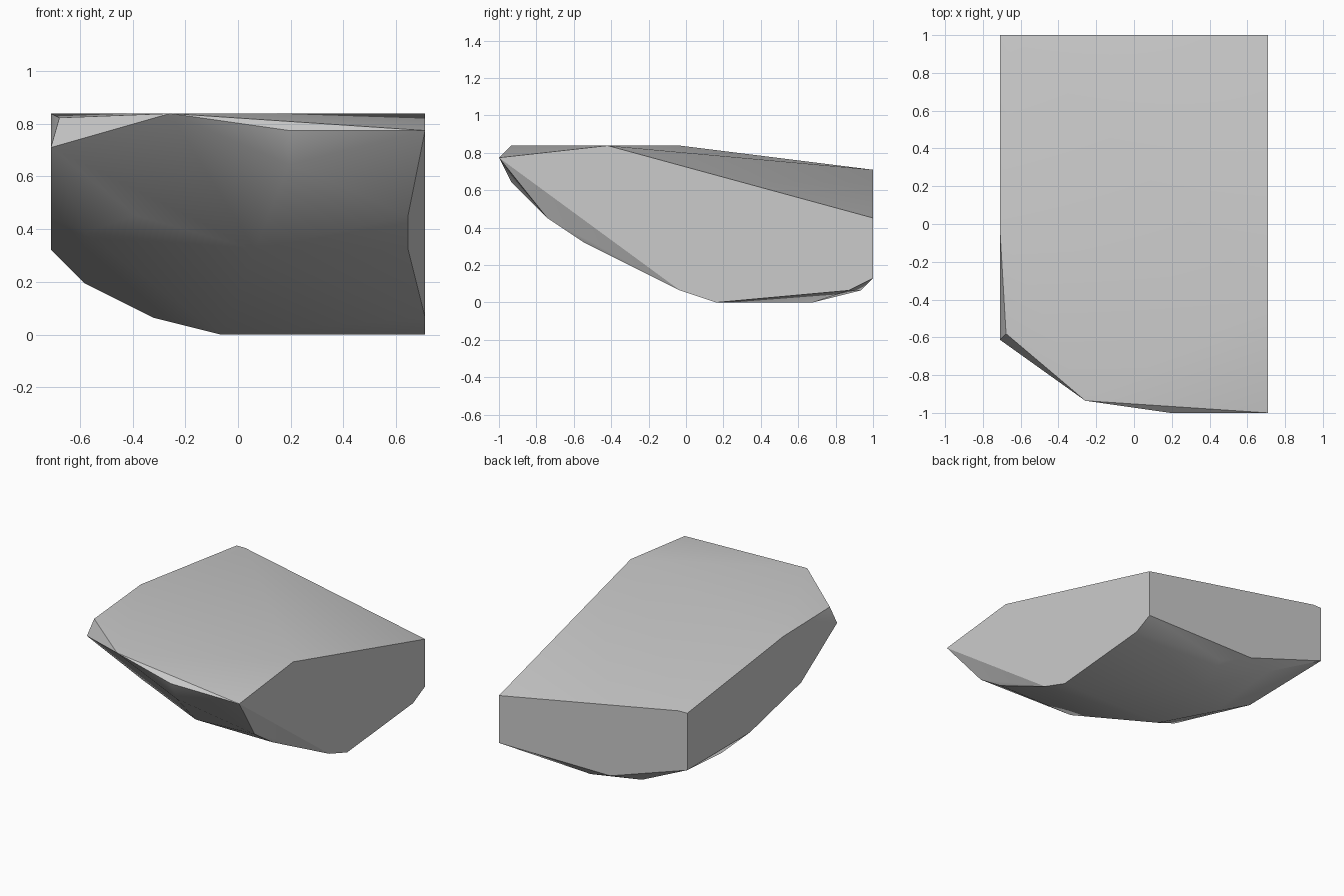
import bpy, bmesh, math
from mathutils import Vector

# Remove the default cube only
default_cube = bpy.data.objects.get("Cube")
if default_cube:
    bpy.data.objects.remove(default_cube, do_unlink=True)

# The chunk is laid out on a regular grid of cells, then scaled to length 2
WIDTH, LENGTH = 22, 31
STEP = 2 / LENGTH


def make_material(name, colour):
    material = bpy.data.materials.new(name)
    material.use_nodes = True
    material.diffuse_color = colour
    shader = material.node_tree.nodes["Principled BSDF"]
    shader.inputs["Base Color"].default_value = colour
    shader.inputs["Roughness"].default_value = 0.8
    return material


def grid_to_world(point):
    across, along, height = point
    return Vector((across - WIDTH / 2, along - LENGTH / 2, height)) * STEP


# Flat cut sides: profiles of (along, height)
left_side = [(0, 12), (9, 13), (31, 7), (31, 2), (29, 1), (18, 0), (15, 1)]
right_side = [(31, 11), (31, 5), (20.5, 5), (12, 7), (6, 11), (15, 13)]

# Rear cut: profile of (across, height)
rear_side = [(9, 2), (1, 11)]

# Corners of the rounded nose and top rim
nose = [(0.5, 6.5, 12.75), (7, 1, 13), (14, 0, 12), (14, 1, 10),
        (21, 4, 7), (21, 7, 5)]

# Corners of the rounded underside
underside = [(12, 7, 5), (5, 8, 7), (2, 11, 6), (2, 22.5, 3), (6, 22, 1),
             (10, 18, 0), (11, 26, 0), (12, 30, 1), (6, 30, 2)]

corners = [(WIDTH, along, height) for along, height in left_side]
corners += [(0, along, height) for along, height in right_side]
corners += [(across, LENGTH, height) for across, height in rear_side]
corners += nose + underside

# Wrap the corners in a convex skin and merge its coplanar triangles
bm = bmesh.new()
for corner in corners:
    bm.verts.new(grid_to_world(corner))
hull = bmesh.ops.convex_hull(bm, input=list(bm.verts))
loose = [v for v in bm.verts if not v.link_faces]
bmesh.ops.delete(bm, geom=loose, context="VERTS")
bmesh.ops.dissolve_limit(bm, angle_limit=math.radians(1),
                         verts=list(bm.verts), edges=list(bm.edges))
bmesh.ops.recalc_face_normals(bm, faces=list(bm.faces))

mesh = bpy.data.meshes.new("rock_chunk")
bm.to_mesh(mesh)
bm.free()
mesh.materials.append(make_material("plain_grey", (0.6, 0.6, 0.6, 1)))

rock_chunk = bpy.data.objects.new("rock_chunk", mesh)
bpy.context.collection.objects.link(rock_chunk)

# Smooth the rounded faces, keep the cut edges sharp
bpy.ops.object.select_all(action="DESELECT")
rock_chunk.select_set(True)
bpy.context.view_layer.objects.active = rock_chunk
bpy.ops.object.shade_smooth_by_angle(angle=math.radians(30))
